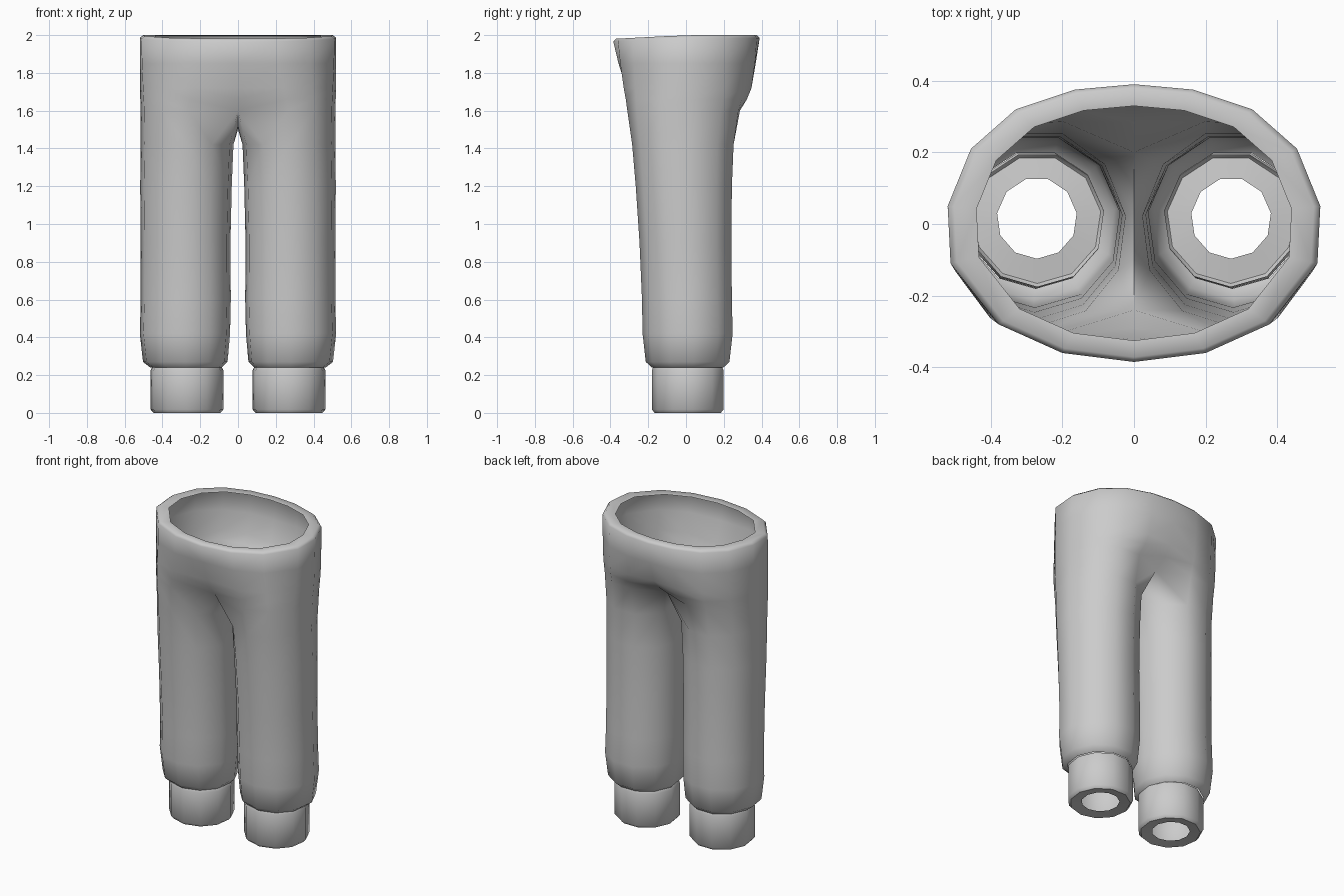
import bpy, bmesh
from math import sin, cos, radians

if "Cube" in bpy.data.objects:
    bpy.data.objects.remove(bpy.data.objects["Cube"])

N = 11                                                   # sides of each leg
ANG = [radians(139.1 - i * 360 / N) for i in range(N)]   # back centre, round the outside, front centre, inseam

# half outline of the waistband, from back centre to front centre
WAIST = [(0, .39), (.165, .375), (.33, .32), (.455, .21), (.52, .05),
         (.512, -.11), (.378, -.28), (.2, -.36), (0, -.385)]


def leg_ring(z, x0, x1, y0, y1):
    """Closed ring of one leg, fitted to the given x and y limits."""
    cx, cy = (x0 + x1) / 2, (y0 + y1) / 2
    return [(cx + cos(a) * (x1 - x0) / 1.98,
             cy + sin(a) * (y1 - y0) / 2 / (.96 if sin(a) > 0 else 1), z) for a in ANG]


THIGH = leg_ring(1.6, .03, .515, -.305, .27)


def waist_ring(z, scale):
    """Waistband outline, a little lower at the front."""
    return [(x * scale, y * scale, z + min(0, y) * .05) for x, y in WAIST]


def hip_ring(z, front, back):
    """Blend between the waistband and the thigh."""
    ring = []
    for i, (x, y) in enumerate(WAIST):
        t = back if y > 0 else front
        px, py, _ = THIGH[i]
        ring.append((0 if i in (0, 8) else x + (px - x) * t, y + (py - y) * t, z))
    return ring


def skin(name, rings):
    """Join rings from top to bottom, mirror to the other leg, shade."""
    bm = bmesh.new()
    rows = [[bm.verts.new(p) for p in r] for r in rings]
    for a, b in zip(rows, rows[1:]):
        closed = len(a) == N
        for i in range(N if closed else len(a) - 1):
            j = (i + 1) % len(a)
            bm.faces.new((a[i], a[j], b[j], b[i]))
    me = bpy.data.meshes.new(name)
    bm.to_mesh(me)
    bm.free()
    ob = bpy.data.objects.new(name, me)
    bpy.context.collection.objects.link(ob)
    bpy.ops.object.select_all(action='DESELECT')
    bpy.context.view_layer.objects.active = ob
    ob.select_set(True)
    mod = ob.modifiers.new("mirror", 'MIRROR')
    mod.merge_threshold = .0005
    bpy.ops.object.modifier_apply(modifier=mod.name)
    bpy.ops.object.shade_smooth_by_angle(angle=radians(55))
    return ob


# split ring: the hips divide into two legs, inseam points lie on x = 0
split = hip_ring(1.6, .9, .85)
split[0] = (0, .2, 1.6)
split[8] = (0, -.24, 1.6)
split += [(0, -.1, 1.52), (0, .03, 1.5)]

# trousers: turned-in waist rim, hips, legs
trousers = [
    waist_ring(1.995, .845), waist_ring(2.0, .965), waist_ring(1.985, 1.0),
    hip_ring(1.85, .22, .1), hip_ring(1.72, .55, .27), hip_ring(1.66, .75, .5), split,
    leg_ring(1.42, .024, .515, -.285, .252),
    leg_ring(1.2, .033, .518, -.266, .243),
    leg_ring(.9, .04, .515, -.246, .24),
    leg_ring(.6, .038, .515, -.233, .243),
    leg_ring(.42, .042, .52, -.23, .247),
    leg_ring(.27, .055, .503, -.213, .23),
    leg_ring(.24, .085, .465, -.18, .198),
]
skin("trousers", trousers)

# ankle cuffs: straight bands turned in at the bottom
skin("ankle_cuffs", [
    leg_ring(.24, .085, .455, -.175, .193),
    leg_ring(.225, .077, .463, -.181, .199),
    leg_ring(.018, .077, .463, -.181, .199),
    leg_ring(0, .093, .447, -.166, .184),
    leg_ring(.008, .16, .382, -.097, .125),
])
